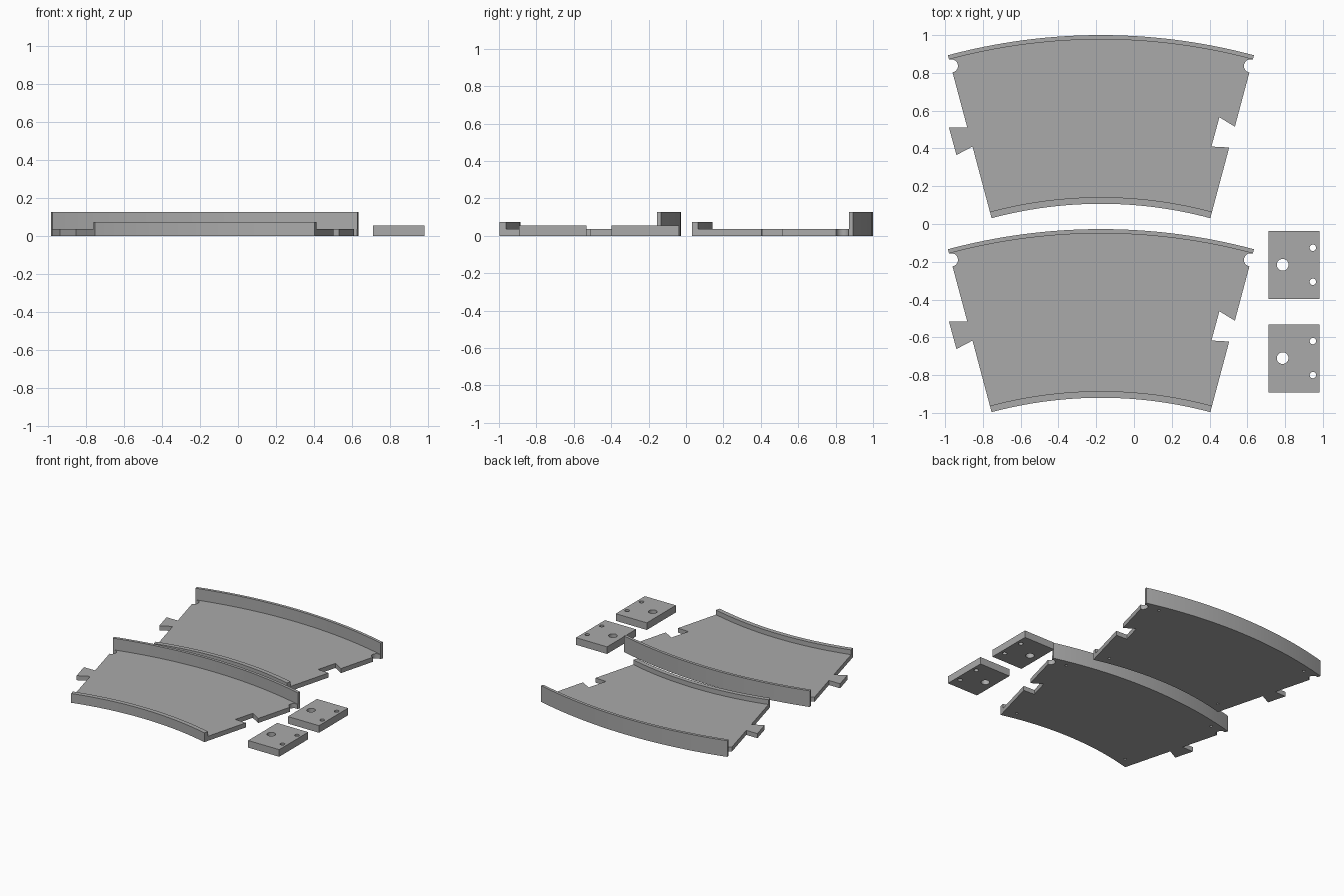
import bpy, bmesh, math

if "Cube" in bpy.data.objects:
    bpy.data.objects.remove(bpy.data.objects["Cube"])

CX, CY = -0.175, -2.13              # centre of the track curve
HALF = math.radians(15)             # half of the curve angle
R_OUT, R_OUT_IN = 3.13, 3.107       # outer wall radii
R_IN, R_IN_OUT = 2.237, 2.272       # inner wall radii
FLOOR, WALL_IN, WALL_OUT = 0.036, 0.073, 0.127
SEG = 40

grey = bpy.data.materials.new("grey plastic")
grey.diffuse_color = (0.4, 0.4, 0.4, 1)
grey.use_nodes = True
grey.node_tree.nodes["Principled BSDF"].inputs["Base Color"].default_value = grey.diffuse_color


def polar(r, a):
    return (CX + r * math.sin(a), CY + r * math.cos(a))


def arc(r, a0, a1, n=SEG):
    return [polar(r, a0 + (a1 - a0) * i / n) for i in range(n + 1)]


def prism(name, outline, z0, z1, open_bottom=False):
    bm = bmesh.new()
    low = [bm.verts.new((x, y, z0)) for x, y in outline]
    high = [bm.verts.new((x, y, z1)) for x, y in outline]
    if not open_bottom:
        bm.faces.new(low)
    bm.faces.new(high)
    n = len(low)
    for i in range(n):
        j = (i + 1) % n
        bm.faces.new((low[i], low[j], high[j], high[i]))
    bmesh.ops.recalc_face_normals(bm, faces=bm.faces)
    mesh = bpy.data.meshes.new(name)
    bm.to_mesh(mesh)
    bm.free()
    mesh.materials.append(grey)
    ob = bpy.data.objects.new(name, mesh)
    bpy.context.collection.objects.link(ob)
    return ob


def select(ob):
    bpy.ops.object.select_all(action='DESELECT')
    ob.select_set(True)
    bpy.context.view_layer.objects.active = ob


def drill(ob, x, y, r, z0, z1, n=24):
    ring = [(x + r * math.cos(math.tau * i / n), y + r * math.sin(math.tau * i / n))
            for i in range(n)]
    cutter = prism("cutter", ring, z0, z1)
    mod = ob.modifiers.new("hole", 'BOOLEAN')
    mod.operation, mod.solver, mod.object = 'DIFFERENCE', 'EXACT', cutter
    select(ob)
    bpy.ops.object.modifier_apply(modifier=mod.name)
    bpy.data.objects.remove(cutter)


def smooth(ob):
    select(ob)
    bpy.ops.object.shade_smooth_by_angle(angle=math.radians(30))


def copy(ob, dy):
    dup = ob.copy()
    dup.location.y += dy
    bpy.context.collection.objects.link(dup)


# Floor outline: arcs joined by the socket on the right and the tab on the left
outline = arc(R_OUT, -HALF, HALF)
outline += [(0.534, 0.515), (0.452, 0.565), (0.41, 0.41), (0.504, 0.405)]
outline += arc(R_IN, HALF, -HALF)
outline += [(-0.855, 0.41), (-0.94, 0.365), (-0.98, 0.512), (-0.883, 0.512)]
floor = prism("track_floor", outline, 0, FLOOR)

# Round side notches and blind peg holes underneath
for s in (-1, 1):
    drill(floor, CX + s * 0.792, 0.837, 0.035, -0.1, 0.1)
    for r in (3.075, 2.305):
        x, y = polar(r, s * math.radians(12.65))
        drill(floor, x, y, 0.01, -0.1, 0.025, 16)

# Guard walls along both curves
outer = prism("outer_wall", arc(R_OUT, -HALF, HALF) + arc(R_OUT_IN, HALF, -HALF),
              FLOOR, WALL_OUT, True)
inner = prism("inner_wall", arc(R_IN_OUT, -HALF, HALF) + arc(R_IN, HALF, -HALF),
              FLOOR, WALL_IN, True)

# Connector plate with one large and two small holes
plate = prism("connector_plate",
              [(0.713, -0.398), (0.983, -0.398), (0.983, -0.037), (0.713, -0.037)], 0, 0.056)
drill(plate, 0.787, -0.216, 0.031, -0.1, 0.2, 32)
for y in (-0.126, -0.306):
    drill(plate, 0.947, y, 0.017, -0.1, 0.2)

# Second set
for ob in (floor, outer, inner):
    smooth(ob)
    copy(ob, -1.027)
smooth(plate)
copy(plate, -0.494)
